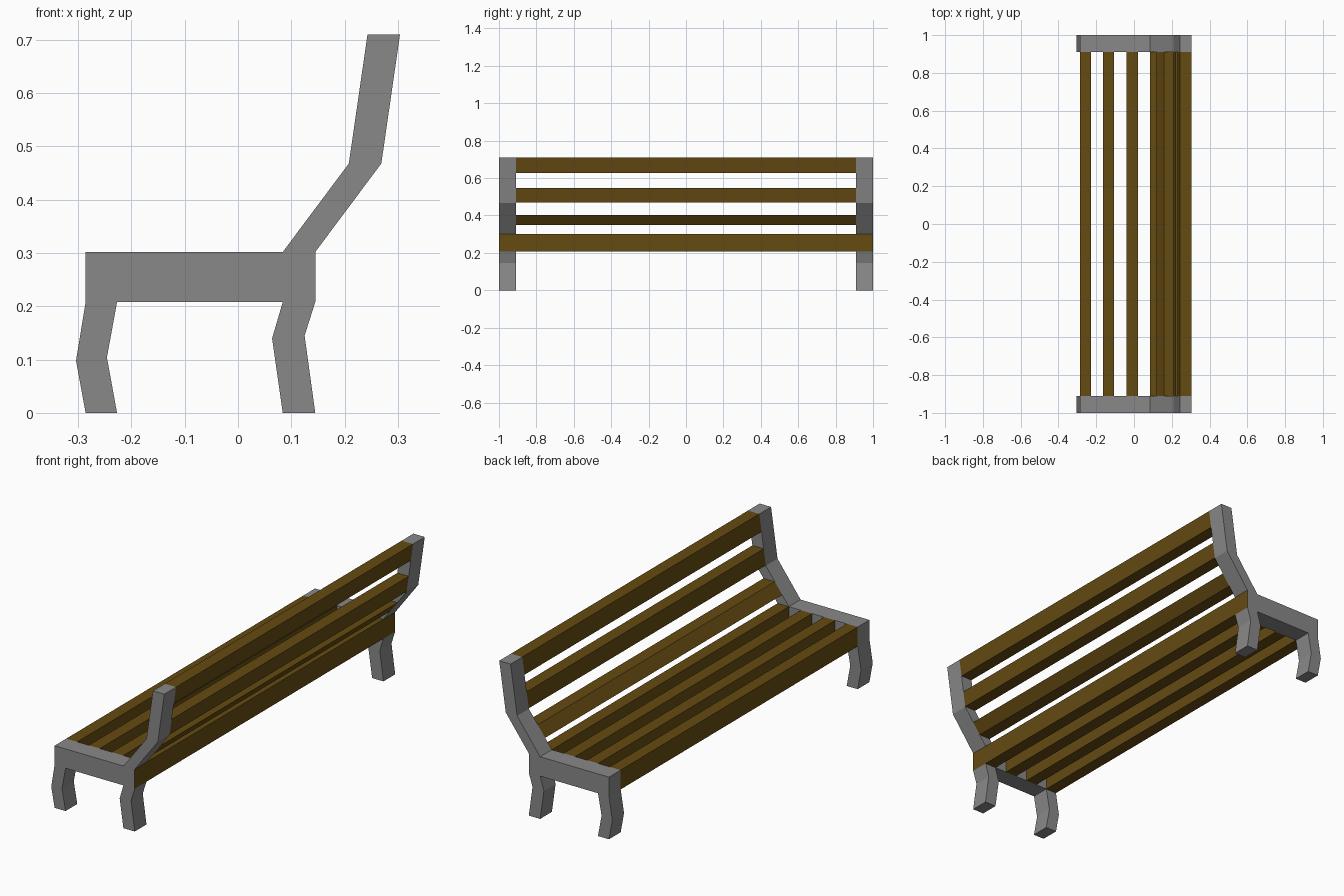
import bpy
import bmesh

if "Cube" in bpy.data.objects:
    bpy.data.objects.remove(bpy.data.objects["Cube"])

wood = bpy.data.materials.new("brown_wood")
wood.diffuse_color = (0.13, 0.07, 0.006, 1)
wood.use_nodes = True
wood.node_tree.nodes["Principled BSDF"].inputs["Base Color"].default_value = wood.diffuse_color
metal = bpy.data.materials.new("grey_metal")
metal.diffuse_color = (0.25, 0.25, 0.25, 1)
metal.use_nodes = True
metal.node_tree.nodes["Principled BSDF"].inputs["Base Color"].default_value = metal.diffuse_color

SEAT_LOW, SEAT_TOP, INNER = 0.208, 0.302, 0.91


def prism(name, profile, y0, y1, materials):
    """Extrude an xz outline from y0 to y1."""
    bm = bmesh.new()
    face = bm.faces.new([bm.verts.new((x, y0, z)) for x, z in profile])
    ext = bmesh.ops.extrude_face_region(bm, geom=[face])
    moved = [v for v in ext["geom"] if isinstance(v, bmesh.types.BMVert)]
    bmesh.ops.translate(bm, verts=moved, vec=(0, y1 - y0, 0))
    bmesh.ops.recalc_face_normals(bm, faces=bm.faces)
    mesh = bpy.data.meshes.new(name)
    bm.to_mesh(mesh)
    bm.free()
    for m in materials:
        mesh.materials.append(m)
    obj = bpy.data.objects.new(name, mesh)
    bpy.context.collection.objects.link(obj)
    return obj


# End frames: legs, seat rail and back post in one outline
frame = [
    (-0.286, 0), (-0.227, 0), (-0.246, 0.104), (-0.227, SEAT_LOW),
    (0.084, SEAT_LOW), (0.064, 0.14), (0.084, 0), (0.145, 0),
    (0.125, 0.145), (0.145, SEAT_LOW), (0.145, SEAT_TOP), (0.269, 0.468),
    (0.304, 0.71), (0.243, 0.71), (0.208, 0.468), (0.084, SEAT_TOP),
    (-0.286, SEAT_TOP), (-0.286, SEAT_LOW), (-0.304, 0.098),
]
for side, y0, y1 in (("left", -1, -INNER), ("right", INNER, 1)):
    end = prism(side + "_end_frame", frame, y0, y1, [metal, wood])
    # The rear rail's wooden face continues across the frame
    for p in end.data.polygons:
        if p.normal.x > 0.99 and abs(p.center.z - 0.255) < 0.02:
            p.material_index = 1

# Seat slats
for i, (x0, x1) in enumerate([(-0.286, -0.227), (-0.165, -0.105),
                              (-0.041, 0.02), (0.084, 0.145)]):
    prism(f"seat_slat_{i + 1}",
          [(x0, SEAT_LOW), (x1, SEAT_LOW), (x1, SEAT_TOP), (x0, SEAT_TOP)],
          -INNER, INNER, [wood])


def post_x(z):
    """Front edge of the back post at height z."""
    if z < 0.468:
        return 0.084 + (z - SEAT_TOP) * 0.124 / 0.166
    return 0.208 + (z - 0.468) * 0.035 / 0.242


# Back slats follow the bent post
for i, (z0, z1) in enumerate([(0.35, 0.403), (0.47, 0.547), (0.627, 0.71)]):
    a, b = post_x(z0), post_x(z1)
    prism(f"back_slat_{i + 1}",
          [(a, z0), (a + 0.061, z0), (b + 0.061, z1), (b, z1)],
          -INNER, INNER, [wood])
